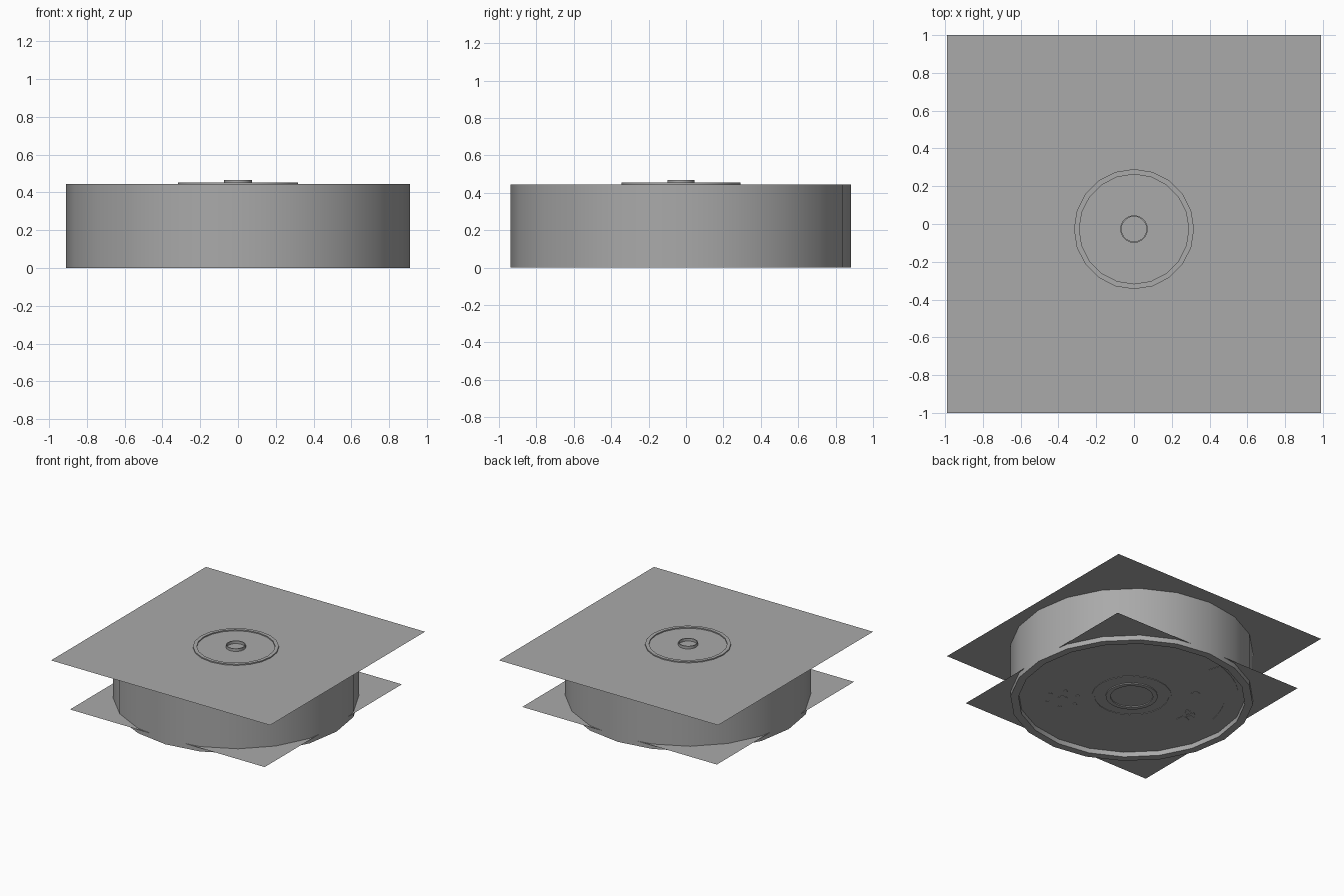
import bpy, bmesh, math
from math import cos, sin, radians, pi

CUBE = bpy.data.objects.get("Cube")
if CUBE:
    bpy.data.objects.remove(CUBE, do_unlink=True)

CY = -0.027          # y of the round body's axis
SIDES = 20
TOP, FLOOR = 0.445, 0.04

grey = bpy.data.materials.new("plain grey")
grey.use_nodes = True
grey.diffuse_color = (0.4, 0.4, 0.4, 1)
grey.node_tree.nodes["Principled BSDF"].inputs["Base Color"].default_value = (0.4, 0.4, 0.4, 1)


def finish(name, bm, smooth=True):
    bmesh.ops.recalc_face_normals(bm, faces=bm.faces)
    mesh = bpy.data.meshes.new(name)
    bm.to_mesh(mesh)
    bm.free()
    mesh.materials.append(grey)
    ob = bpy.data.objects.new(name, mesh)
    bpy.context.collection.objects.link(ob)
    if smooth:
        bpy.ops.object.select_all(action="DESELECT")
        bpy.context.view_layer.objects.active = ob
        ob.select_set(True)
        bpy.ops.object.shade_smooth_by_angle(angle=radians(30))
    return ob


def ring(name, r_in, r_out, z0, z1, start=0, end=360, steps=SIDES, x=0, y=CY):
    """Rectangular section swept around an upright axis, whole or part way."""
    bm = bmesh.new()
    full = end - start == 360
    section = [(r_in, z0), (r_out, z0), (r_out, z1), (r_in, z1)]
    loops = []
    for i in range(steps if full else steps + 1):
        a = radians(start + (end - start) * i / steps)
        loops.append([bm.verts.new((x + r * cos(a), y + r * sin(a), z)) for r, z in section])
    pairs = list(zip(loops, loops[1:])) + ([(loops[-1], loops[0])] if full else [])
    for a, b in pairs:
        for k in range(4):
            bm.faces.new((a[k], b[k], b[k - 3], a[k - 3]))
    if not full:
        bm.faces.new(loops[0])
        bm.faces.new(loops[-1])
    return finish(name, bm)


def disc(name, r, z0, z1, x, y, steps=12):
    bm = bmesh.new()
    bmesh.ops.create_cone(bm, cap_ends=True, segments=steps, radius1=r, radius2=r, depth=z1 - z0)
    bmesh.ops.translate(bm, verts=bm.verts, vec=(x, y, (z0 + z1) / 2))
    return finish(name, bm)


def sheet(name, w, d, y, z):
    bm = bmesh.new()
    bm.faces.new([bm.verts.new((sx * w / 2, y + sy * d / 2, z))
                  for sx, sy in ((-1, -1), (1, -1), (1, 1), (-1, 1))])
    return finish(name, bm, smooth=False)


# Flat square sheets above and below
sheet("top_sheet", 1.98, 2.0, 0, TOP)
sheet("bottom_sheet", 1.76, 1.77, CY, FLOOR)

# Round drum wall with a rim that stands below the bottom sheet
ring("drum_wall", 0.85, 0.91, 0, TOP - 0.001)

# Quarter panels closing the drum, split along the axes
for label, z0, z1 in (("top", TOP - 0.012, TOP - 0.002), ("bottom", FLOOR + 0.002, FLOOR + 0.012)):
    for q in range(4):
        ring(f"{label}_panel_{q + 1}", 0.32, 0.85, z0, z1, q * 90 + 0.4, q * 90 + 89.6, 5)

# Raised ring and hub on the top
ring("top_ring", 0.29, 0.318, TOP, TOP + 0.009)
ring("top_hub", 0.066, 0.073, TOP, TOP + 0.022)

# Plain rings in the middle of the underside
ring("underside_ring", 0.28, 0.30, FLOOR - 0.004, FLOOR)
ring("underside_inner_ring", 0.16, 0.195, FLOOR - 0.008, FLOOR)

# Curved strip near the rim of the underside
ring("curved_strip", 0.70, 0.80, FLOOR - 0.003, FLOOR, 106, 170, 16)

# Small studs on the underside
for i, (r, angle) in enumerate(((0.52, -45), (0.48, 138))):
    a = radians(angle)
    disc(f"stud_{i + 1}", 0.04, FLOOR - 0.003, FLOOR, r * cos(a), CY + r * sin(a))
for i in range(6):
    a = pi / 3 * i
    cx, cy = 0.52 * cos(-pi / 4), 0.52 * sin(-pi / 4)
    disc(f"small_stud_{i + 1}", 0.015, FLOOR - 0.003, FLOOR,
         cx + 0.12 * cos(a), CY + cy + 0.12 * sin(a), 6)

# Fan of short blades beside the strip
for i in range(5):
    ring(f"fan_blade_{i + 1}", 0.02, 0.08, FLOOR - 0.003, FLOOR,
         60 + i * 48, 85 + i * 48, 2, x=-0.49, y=CY + 0.03)
